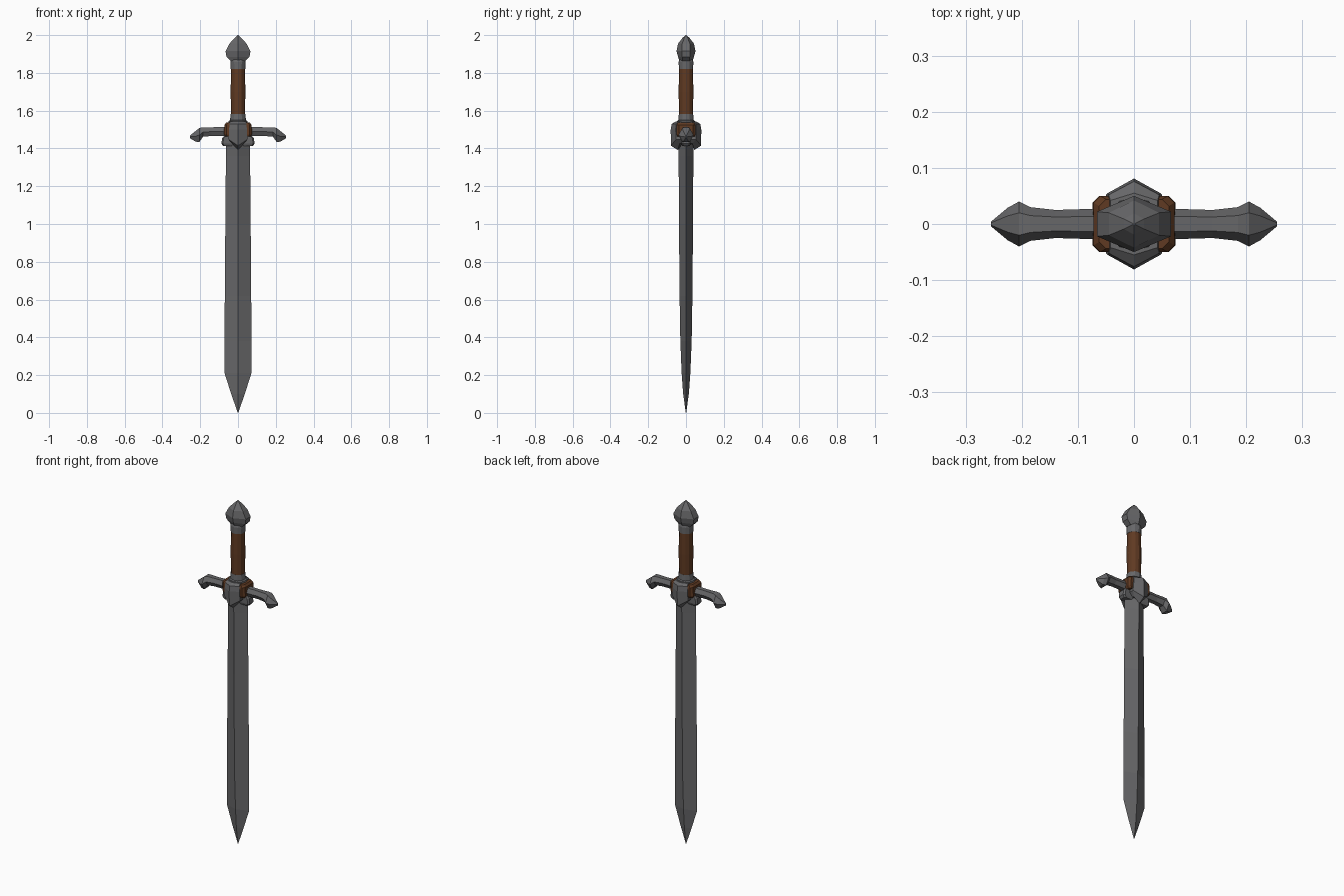
import bpy, bmesh, math

if "Cube" in bpy.data.objects:
    bpy.data.objects.remove(bpy.data.objects["Cube"])

def material(name, rgb):
    m = bpy.data.materials.new(name)
    m.diffuse_color = (*rgb, 1)
    m.use_nodes = True
    m.node_tree.nodes["Principled BSDF"].inputs["Base Color"].default_value = m.diffuse_color
    return m

STEEL = material("steel grey", (0.135, 0.135, 0.14))
LEATHER = material("leather brown", (0.115, 0.042, 0.016))

def loft(name, rings, mat, mirror=False):
    """Skin equal-length rings of points and cap both ends."""
    bm = bmesh.new()
    vs = [[bm.verts.new(p) for p in r] for r in rings]
    n = len(rings[0])
    for a, b in zip(vs, vs[1:]):
        for i in range(n):
            j = (i + 1) % n
            bm.faces.new((a[i], a[j], b[j], b[i]))
    bm.faces.new(vs[0][::-1])
    bm.faces.new(vs[-1])
    if mirror:
        g = bmesh.ops.duplicate(bm, geom=bm.verts[:] + bm.edges[:] + bm.faces[:])["geom"]
        for v in g:
            if isinstance(v, bmesh.types.BMVert):
                v.co.x *= -1
    bmesh.ops.remove_doubles(bm, verts=bm.verts, dist=1e-5)
    bmesh.ops.recalc_face_normals(bm, faces=bm.faces)
    me = bpy.data.meshes.new(name)
    bm.to_mesh(me)
    bm.free()
    me.materials.append(mat)
    ob = bpy.data.objects.new(name, me)
    bpy.context.collection.objects.link(ob)
    return ob

def oval(z, rx, ry, n):
    return [(rx * math.cos(math.tau * i / n), ry * math.sin(math.tau * i / n), z) for i in range(n)]

def hexa(z, ridge, hx, hy, side_z=None):
    """Six-sided ring with ridges at front and back."""
    s = z if side_z is None else side_z
    return [(0, -ridge, z), (hx, -hy, s), (hx, hy, s), (0, ridge, z), (-hx, hy, s), (-hx, -hy, s)]

def box(z, hx, hy, c):
    """Rectangle ring with chamfered corners."""
    q = [(hx, hy - c), (hx - c, hy), (-hx + c, hy), (-hx, hy - c),
         (-hx, -hy + c), (-hx + c, -hy), (hx - c, -hy), (hx, -hy + c)]
    return [(x, y, z) for x, y in q]

# Diamond-section blade
loft("blade", [oval(z, hx, hy, 4) for z, hx, hy in [
    (0, 0.001, 0.001), (0.1, 0.036, 0.015), (0.21, 0.071, 0.023), (0.38, 0.071, 0.03),
    (0.62, 0.07, 0.034), (1.0, 0.067, 0.037), (1.36, 0.064, 0.039), (1.46, 0.063, 0.042)]], STEEL)

# Guard: ridged block with pointed lower edge
loft("guard_block", [
    hexa(1.392, 0.044, 0.03, 0.034, 1.425), hexa(1.415, 0.08, 0.05, 0.052, 1.448),
    hexa(1.50, 0.081, 0.047, 0.055), hexa(1.53, 0.076, 0.045, 0.052),
    hexa(1.542, 0.055, 0.042, 0.042)], STEEL)

# Leather wrapped around the guard sides
loft("guard_wrap", [box(z, hx, hy, 0.012) for z, hx, hy in [
    (1.462, 0.066, 0.046), (1.475, 0.074, 0.05), (1.525, 0.072, 0.05), (1.537, 0.062, 0.044)]], LEATHER)

# Small lugs below the arms
loft("guard_lugs", [box(z, hx, hy, 0.008) for z, hx, hy in [
    (1.412, 0.078, 0.02), (1.425, 0.088, 0.025), (1.455, 0.084, 0.025), (1.47, 0.07, 0.024)]], STEEL)

# Cross arms with hooked pointed ends
def arm_ring(x, hy, lo, hi):
    m = lo + (hi - lo) * 0.5
    t = hy * 0.5
    return [(x, -hy, m), (x, -t, lo), (x, t, lo), (x, hy, m), (x, t, hi), (x, -t, hi)]

loft("cross_arms", [arm_ring(*r) for r in [
    (0.04, 0.028, 1.465, 1.514), (0.14, 0.025, 1.466, 1.512), (0.185, 0.03, 1.462, 1.512),
    (0.205, 0.04, 1.434, 1.508), (0.225, 0.029, 1.436, 1.492), (0.255, 0.004, 1.455, 1.468)]],
    STEEL, mirror=True)

# Collars, grip
loft("lower_collar", [oval(z, rx, ry, 12) for z, rx, ry in [
    (1.53, 0.052, 0.05), (1.546, 0.05, 0.046), (1.55, 0.042, 0.04), (1.582, 0.039, 0.038)]], STEEL)
loft("grip", [oval(z, r, r, 12) for z, r in [
    (1.575, 0.037), (1.7, 0.039), (1.825, 0.037)]], LEATHER)
loft("upper_collar", [oval(z, r, r * 0.97, 12) for z, r in [
    (1.82, 0.039), (1.858, 0.04), (1.872, 0.036)]], STEEL)

# Faceted pommel
loft("pommel", [hexa(z, r, hx, hy) for z, r, hx, hy in [
    (1.862, 0.034, 0.038, 0.017), (1.885, 0.042, 0.061, 0.02), (1.915, 0.05, 0.066, 0.022),
    (1.955, 0.042, 0.045, 0.02), (1.985, 0.019, 0.018, 0.009), (2.0, 0.002, 0.002, 0.001)]], STEEL)
